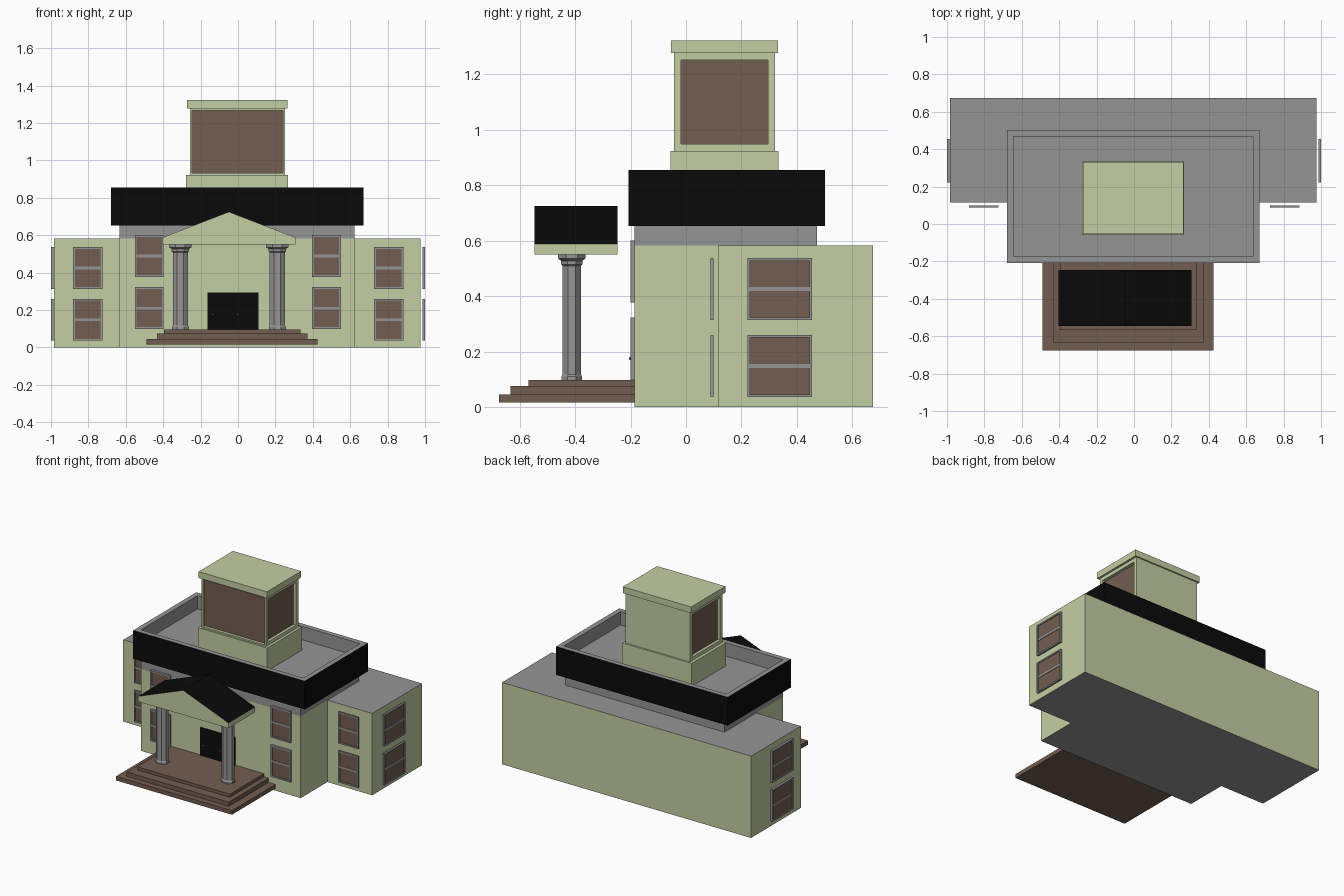
import bpy, bmesh, math
from mathutils import Vector

if "Cube" in bpy.data.objects:
    bpy.data.objects.remove(bpy.data.objects["Cube"])


def material(name, rgb):
    m = bpy.data.materials.new(name)
    m.diffuse_color = (*rgb, 1)
    m.use_nodes = True
    m.node_tree.nodes["Principled BSDF"].inputs["Base Color"].default_value = m.diffuse_color
    return m


GREEN = material("pale_green", (0.55, 0.62, 0.37))
GREY = material("grey", (0.3, 0.3, 0.3))
BROWN = material("brown", (0.17, 0.11, 0.08))
BLACK = material("black", (0.003, 0.003, 0.003))


def finish(name, bm, mats):
    me = bpy.data.meshes.new(name)
    bmesh.ops.recalc_face_normals(bm, faces=bm.faces)
    bm.to_mesh(me)
    bm.free()
    for m in mats:
        me.materials.append(m)
    ob = bpy.data.objects.new(name, me)
    bpy.context.collection.objects.link(ob)
    return ob


def prism(points, offset):
    """Closed solid: polygon swept along offset."""
    bm = bmesh.new()
    face = bm.faces.new([bm.verts.new(p) for p in points])
    new = bmesh.ops.extrude_face_region(bm, geom=[face], use_keep_orig=True)["geom"]
    bmesh.ops.translate(bm, vec=offset, verts=[v for v in new if isinstance(v, bmesh.types.BMVert)])
    bmesh.ops.recalc_face_normals(bm, faces=bm.faces)
    bm.normal_update()
    return bm


def box_mesh(x0, x1, y0, y1, z0, z1):
    pts = [(x0, y0, z0), (x1, y0, z0), (x1, y1, z0), (x0, y1, z0)]
    return prism(pts, (0, 0, z1 - z0))


def box(name, bounds, mat):
    return finish(name, box_mesh(*bounds), [mat])


# T-shaped building body: green walls, grey roof and underside
outline = [(-.984, .115), (-.634, .115), (-.634, -.185), (.623, -.185),
           (.623, .115), (.976, .115), (.976, .674), (-.984, .674)]
bm = prism([(x, y, 0) for x, y in outline], (0, 0, .582))
for f in bm.faces:
    f.material_index = int(abs(f.normal.z) > .5)
finish("building_walls", bm, [GREEN, GREY])
box("roof_neck", (-.634, .623, -.185, .473, .582, .652), GREY)

# Parapet with sunken grey roof deck
bm = box_mesh(-.679, .671, -.208, .502, .652, .854)
for f in bm.faces:
    f.material_index = int(abs(f.normal.z) > .5)
top = max(bm.faces, key=lambda f: f.calc_center_median().z)
bmesh.ops.inset_region(bm, faces=[top], thickness=.05)
deck = bmesh.ops.extrude_face_region(bm, geom=[top])["geom"]
bmesh.ops.translate(bm, vec=(0, 0, -.095), verts=[v for v in deck if isinstance(v, bmesh.types.BMVert)])
if top.is_valid:
    bm.faces.remove(top)
finish("roof_parapet", bm, [BLACK, GREY])

# Tower with sunken panels on front and both sides
box("tower_base", (-.278, .268, -.055, .334, .757, .923), GREEN)
bm = box_mesh(-.257, .25, -.043, .321, .923, 1.277)
for direction, margin in (((0, -1, 0), .014), ((1, 0, 0), .036), ((-1, 0, 0), .036)):
    d = Vector(direction)
    face = max(bm.faces, key=lambda f: f.normal.dot(d) * 10 + f.calc_area())
    bmesh.ops.inset_region(bm, faces=[face], thickness=margin)
    new = bmesh.ops.extrude_face_region(bm, geom=[face])["geom"]
    bmesh.ops.translate(bm, vec=d * -.02, verts=[v for v in new if isinstance(v, bmesh.types.BMVert)])
    for g in new:
        if isinstance(g, bmesh.types.BMFace):
            g.material_index = 1
    if face.is_valid:
        bm.faces.remove(face)
    bm.normal_update()
finish("tower_body", bm, [GREEN, BROWN])
box("tower_cap", (-.272, .265, -.054, .331, 1.277, 1.322), GREEN)

# Entrance steps
box("step_lower", (-.488, .425, -.675, -.185, .016, .045), BROWN)
box("step_middle", (-.433, .371, -.633, -.185, .045, .075), BROWN)
box("step_upper", (-.395, .334, -.568, -.185, .075, .097), BROWN)

# Porch gable with black roof slopes
gable = [(-.403, .55), (.307, .55), (.307, .588), (-.049, .725), (-.403, .588)]
bm = prism([(x, -.546, z) for x, z in gable], (0, .299, 0))
for f in bm.faces:
    f.material_index = int(f.normal.z > .5)
finish("porch_gable", bm, [GREEN, BLACK])


# Octagonal columns, slightly wider across the front
def column(name, cx, cy):
    profile = [(.037, .097), (.037, .11), (.033, .117), (.033, .508), (.038, .514),
               (.038, .527), (.049, .535), (.049, .55)]
    bm = bmesh.new()
    rings = []
    for r, z in profile:
        R = r / math.cos(math.pi / 8)
        angles = [math.pi / 8 + i * math.pi / 4 for i in range(8)]
        rings.append([bm.verts.new((cx + 1.23 * R * math.cos(a), cy + R * math.sin(a), z)) for a in angles])
    for a, b in zip(rings, rings[1:]):
        for i in range(8):
            j = (i + 1) % 8
            bm.faces.new((a[i], a[j], b[j], b[i]))
    bm.faces.new(rings[0])
    bm.faces.new(rings[-1])
    finish(name, bm, [GREY])


column("column_left", -.308, -.412)
column("column_right", .21, -.412)

# Double door with knobs
box("door_left", (-.163, -.028, -.192, -.18, .097, .295), BLACK)
box("door_right", (-.026, .11, -.192, -.18, .097, .295), BLACK)
for side, x in (("left", -.134), ("right", -.003)):
    bm = bmesh.new()
    bmesh.ops.create_icosphere(bm, subdivisions=1, radius=.006)
    bmesh.ops.translate(bm, vec=(x, -.201, .175), verts=bm.verts)
    finish("door_knob_" + side, bm, [GREY])
    box("door_knob_stem_" + side, (x - .002, x + .002, -.2, -.19, .173, .177), GREY)


# Window: grey frame and crossbar around a brown pane; u runs along the wall
def window(name, axis, u0, u1, z0, z1, outer, inner):
    t = .01
    mid = (z0 + z1) / 2
    pane_out = outer + (inner - outer) * .4

    def piece(part, a, b, c, d, near, mat):
        lo, hi = sorted((near, inner))
        bounds = (a, b, lo, hi, c, d) if axis == "y" else (lo, hi, a, b, c, d)
        box(name + "_" + part, bounds, mat)

    piece("frame_bottom", u0, u1, z0, z0 + t, outer, GREY)
    piece("frame_top", u0, u1, z1 - t, z1, outer, GREY)
    piece("frame_left", u0, u0 + t, z0 + t, z1 - t, outer, GREY)
    piece("frame_right", u1 - t, u1, z0 + t, z1 - t, outer, GREY)
    piece("crossbar", u0 + t, u1 - t, mid - .007, mid + .007, outer + (inner - outer) * .15, GREY)
    piece("pane", u0 + t, u1 - t, z0 + t, z1 - t, pane_out, BROWN)


for level, zw, zc in (("lower", .036, .098), ("upper", .313, .377)):
    for side, xw, xc, out, inn in (("left", -.882, -.552, -1.0, -.984), ("right", .727, .396, 1.0, .986)):
        tag = side + "_" + level
        window("wing_window_" + tag, "y", xw, xw + .157, zw, zw + .224, .088, .1)
        window("centre_window_" + tag, "y", xc, xc + .155, zc, zc + .224, -.2, -.185)
        window("end_window_" + tag, "x", .221, .455, zw, zw + .224, out, inn)
